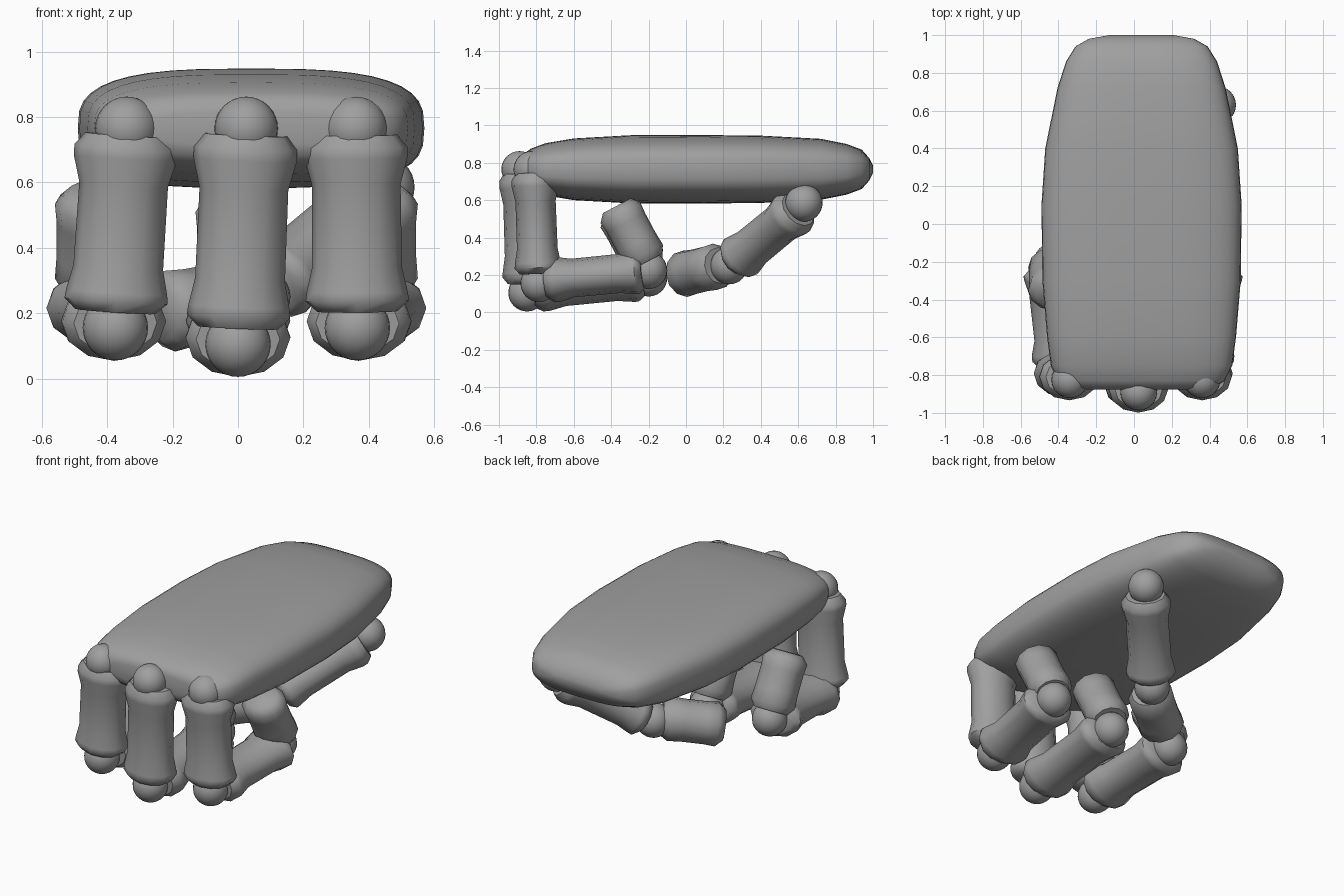
import bpy, bmesh, math
from mathutils import Vector

cube = bpy.data.objects.get("Cube")
if cube:
    bpy.data.objects.remove(cube, do_unlink=True)

grey = bpy.data.materials.new("plain grey")
grey.use_nodes = True
colour = (0.35, 0.35, 0.35, 1)
grey.diffuse_color = colour
grey.node_tree.nodes["Principled BSDF"].inputs["Base Color"].default_value = colour


def finish(bm, name):
    """Turn a bmesh into a smooth grey object."""
    bmesh.ops.recalc_face_normals(bm, faces=bm.faces)
    mesh = bpy.data.meshes.new(name)
    bm.to_mesh(mesh)
    bm.free()
    mesh.materials.append(grey)
    obj = bpy.data.objects.new(name, mesh)
    bpy.context.collection.objects.link(obj)
    bpy.ops.object.select_all(action="DESELECT")
    obj.select_set(True)
    bpy.context.view_layer.objects.active = obj
    bpy.ops.object.shade_smooth_by_angle(angle=math.radians(50))
    return obj


def loft(name, rings):
    """Skin a row of closed rings and cap both ends."""
    bm = bmesh.new()
    loops = [[bm.verts.new(p) for p in ring] for ring in rings]
    n = len(loops[0])
    for a, b in zip(loops, loops[1:]):
        for i in range(n):
            j = (i + 1) % n
            bm.faces.new((a[i], a[j], b[j], b[i]))
    bm.faces.new(loops[0])
    bm.faces.new(loops[-1])
    return finish(bm, name)


def ball(name, centre, radius=0.1):
    bm = bmesh.new()
    bmesh.ops.create_uvsphere(bm, u_segments=24, v_segments=16, radius=radius)
    bmesh.ops.translate(bm, verts=bm.verts, vec=Vector(centre))
    return finish(bm, name)


# Position along the bone and relative thickness: flared ends, slim waist
LONG = [(0, 0.8), (0.07, 1), (0.13, 1), (0.28, 0.86), (0.75, 0.87), (0.89, 0.98), (0.94, 1), (1, 0.78)]
SHORT = [(0, 0.78), (0.12, 1), (0.35, 0.96), (0.7, 0.96), (0.88, 1), (1, 0.7)]


def bone(name, start, end, width, depth, profile=LONG, thumb=False):
    start, end = Vector(start), Vector(end)
    axis = (end - start).normalized()
    if thumb:
        side = axis.cross(Vector((0, 0, 1))).normalized()
    else:
        side = Vector((1, 0, 0))
        side = (side - axis * side.dot(axis)).normalized()
    up = axis.cross(side)
    rings = []
    for t, k in profile:
        c = start.lerp(end, t)
        rings.append([c + side * math.cos(a) * width * k + up * math.sin(a) * depth * k
                      for a in (i * math.tau / 12 for i in range(12))])
    return loft(name, rings)


# Palm: superellipse sections (y, half width, half height)
sections = [(-0.875, 0.3, 0.05), (-0.865, 0.38, 0.085), (-0.83, 0.44, 0.11), (-0.75, 0.48, 0.14),
            (-0.6, 0.5, 0.165), (-0.3, 0.525, 0.182), (0.1, 0.53, 0.183), (0.4, 0.51, 0.18),
            (0.72, 0.445, 0.163), (0.86, 0.4, 0.135), (0.94, 0.35, 0.105), (0.98, 0.28, 0.06),
            (1.0, 0.17, 0.02)]


def power(v):
    return math.copysign(abs(v) ** (2 / 3), v)


rings = []
for y, w, h in sections:
    angles = [i * math.tau / 40 for i in range(40)]
    rings.append([(0.04 + w * power(math.cos(a)), y, 0.765 + h * power(math.sin(a))) for a in angles])
loft("palm", rings)

# Fingers: knuckle x, middle joint x, tip joint x, forward shift, drop
fingers = {"right": (-0.34, -0.375, -0.43, 0, 0),
           "middle": (0.025, 0, 0, -0.065, -0.05),
           "left": (0.36, 0.365, 0.42, 0, 0)}
for name, (kx, mx, tx, dy, dz) in fingers.items():
    ball(name + "_finger_knuckle", (kx, -0.825 + dy, 0.765), 0.097)
    bone(name + "_finger_base", (kx, -0.81 + dy, 0.745), (mx, -0.79 + dy, 0.205 + dz), 0.158, 0.125)
    ball(name + "_finger_middle_joint", (mx, -0.785 + dy, 0.155 + dz))
    bone(name + "_finger_middle", (mx, -0.75 + dy, 0.17 + dz), (tx, -0.23, 0.22 + dz * 0.8), 0.16, 0.12)
    ball(name + "_finger_tip_joint", (tx, -0.2, 0.225 + dz * 0.8))
    bone(name + "_finger_tip", (tx, -0.21, 0.27 + dz * 0.5), (tx, -0.37, 0.57 + dz * 0.5),
         0.13, 0.12, SHORT)

# Thumb, folded across under the palm
ball("thumb_knuckle", (0.44, 0.63, 0.585))
bone("thumb_base", (0.42, 0.6, 0.55), (0.1, 0.27, 0.28), 0.14, 0.125, LONG, True)
ball("thumb_joint", (0.06, 0.23, 0.25))
bone("thumb_tip", (0.04, 0.18, 0.25), (-0.24, -0.03, 0.2), 0.13, 0.125, SHORT, True)
